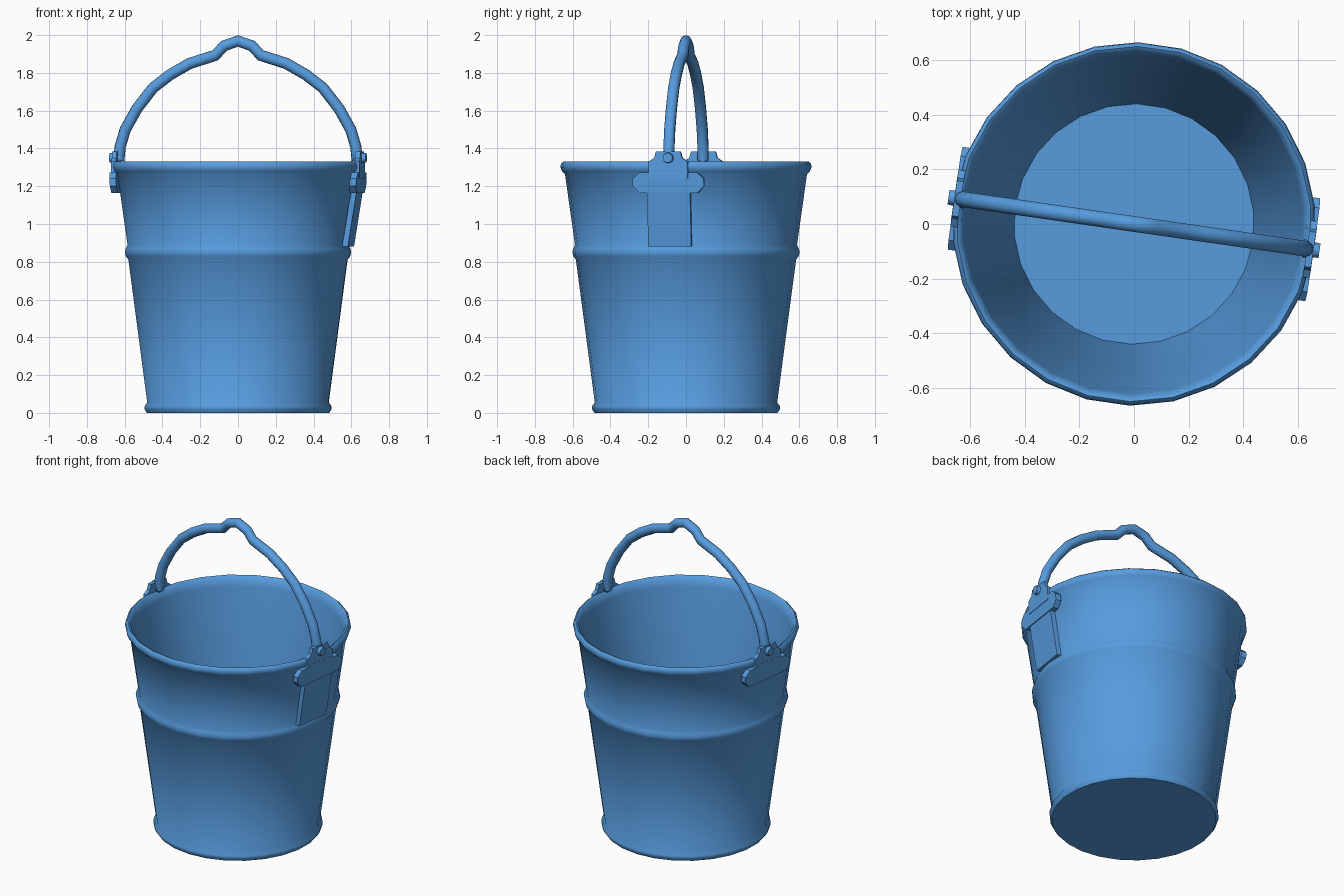
import bpy, bmesh, math
from mathutils import Matrix

if "Cube" in bpy.data.objects:
    bpy.data.objects.remove(bpy.data.objects["Cube"])

TURN = math.radians(-8.2)      # handle is turned slightly about the vertical axis
blue = bpy.data.materials.new("bucket blue")
blue.diffuse_color = (0.095, 0.335, 0.74, 1)
blue.use_nodes = True
blue.node_tree.nodes["Principled BSDF"].inputs["Base Color"].default_value = blue.diffuse_color


def finish(bm, name, angle=0.0, smooth=45):
    bmesh.ops.recalc_face_normals(bm, faces=bm.faces)
    bm.transform(Matrix.Rotation(angle, 4, 'Z'))
    me = bpy.data.meshes.new(name)
    bm.to_mesh(me)
    bm.free()
    me.materials.append(blue)
    ob = bpy.data.objects.new(name, me)
    bpy.context.collection.objects.link(ob)
    bpy.ops.object.select_all(action='DESELECT')
    ob.select_set(True)
    bpy.context.view_layer.objects.active = ob
    bpy.ops.object.shade_smooth_by_angle(angle=math.radians(smooth))
    return ob


def lathe(name, profile, sides):
    bm = bmesh.new()
    vs = [bm.verts.new((r, 0, z)) for r, z in profile]
    es = [bm.edges.new(p) for p in zip(vs, vs[1:])]
    bmesh.ops.spin(bm, geom=vs + es, cent=(0, 0, 0), axis=(0, 0, 1),
                   angle=2 * math.pi, steps=sides)
    bmesh.ops.remove_doubles(bm, verts=bm.verts, dist=1e-4)
    return finish(bm, name, TURN, 50)


def plate(name, outline, outer, thick, angle):
    """Flat outline of (sideways, z) points; outer(z) is its distance from the axis."""
    bm = bmesh.new()
    rings = [[bm.verts.new((outer(z) - d, t, z)) for t, z in outline] for d in (0, thick)]
    bm.faces.new(rings[0])
    bm.faces.new(rings[1][::-1])
    n = len(outline)
    for i in range(n):
        j = (i + 1) % n
        bm.faces.new((rings[0][i], rings[1][i], rings[1][j], rings[0][j]))
    return finish(bm, name, angle, 30)


# Bucket shell: foot ring, tapering wall, raised band, rolled rim, inside wall and floor
lathe("bucket_body", [
    (0, 0), (0.485, 0), (0.498, 0.02), (0.498, 0.035), (0.483, 0.055),
    (0.583, 0.81), (0.597, 0.83), (0.602, 0.85), (0.597, 0.87), (0.588, 0.89),
    (0.641, 1.265), (0.657, 1.28), (0.665, 1.30), (0.662, 1.32), (0.65, 1.33),
    (0.635, 1.322), (0.622, 1.27), (0.54, 0.70), (0.44, 0.05), (0, 0.05)], 26)

# Brackets on both sides
for side, a in (("right", TURN), ("left", TURN + math.pi)):
    plate(side + "_bracket_tab",
          [(-0.105, 1.24), (0.105, 1.24), (0.105, 1.33), (0.075, 1.35), (0.065, 1.385),
           (-0.065, 1.385), (-0.075, 1.35), (-0.105, 1.33)],
          lambda z: 0.664, 0.025, a)
    plate(side + "_bracket_bar",
          [(-0.19, 1.20), (-0.155, 1.165), (0.155, 1.165), (0.19, 1.20), (0.19, 1.24),
           (0.155, 1.272), (0.10, 1.272), (0.08, 1.285), (-0.08, 1.285),
           (-0.10, 1.272), (-0.155, 1.272), (-0.19, 1.24)],
          lambda z: 0.662 + 0.08 * (z - 1.25), 0.035, a)
    # Pin holding the handle
    bm = bmesh.new()
    bmesh.ops.create_cone(bm, cap_ends=True, segments=10, radius1=0.034, radius2=0.026,
                          depth=0.06, matrix=Matrix.Translation((0.656, 0, 1.35))
                          @ Matrix.Rotation(math.pi / 2, 4, 'Y'))
    finish(bm, side + "_pin", a, 40)

# Long strap below the right bracket only
plate("right_strap", [(-0.115, 0.88), (0.115, 0.88), (0.115, 1.18), (-0.115, 1.18)],
      lambda z: 0.604 + 0.16 * (z - 0.88), 0.03, TURN)

# Bent wire handle with a raised grip bump, mirrored about the middle
half = [(0.638, 1.335), (0.63, 1.41), (0.603, 1.50), (0.541, 1.61), (0.455, 1.72),
        (0.364, 1.79), (0.258, 1.85), (0.121, 1.893), (0.075, 1.943), (0.0, 1.969)]
path = [(-x, z) for x, z in half] + half[-2::-1]
SIDES, R = 10, 0.03
bm = bmesh.new()
rings = []
for i, (x, z) in enumerate(path):
    x0, z0 = path[max(i - 1, 0)]
    x1, z1 = path[min(i + 1, len(path) - 1)]
    length = math.hypot(x1 - x0, z1 - z0)
    nx, nz = -(z1 - z0) / length, (x1 - x0) / length
    ring = []
    for k in range(SIDES):
        w = 2 * math.pi * k / SIDES
        c = R * math.cos(w)
        ring.append(bm.verts.new((x + nx * c, R * math.sin(w), z + nz * c)))
    rings.append(ring)
for a, b in zip(rings, rings[1:]):
    for k in range(SIDES):
        m = (k + 1) % SIDES
        bm.faces.new((a[k], a[m], b[m], b[k]))
bm.faces.new(rings[0])
bm.faces.new(rings[-1][::-1])
finish(bm, "handle", TURN, 60)
